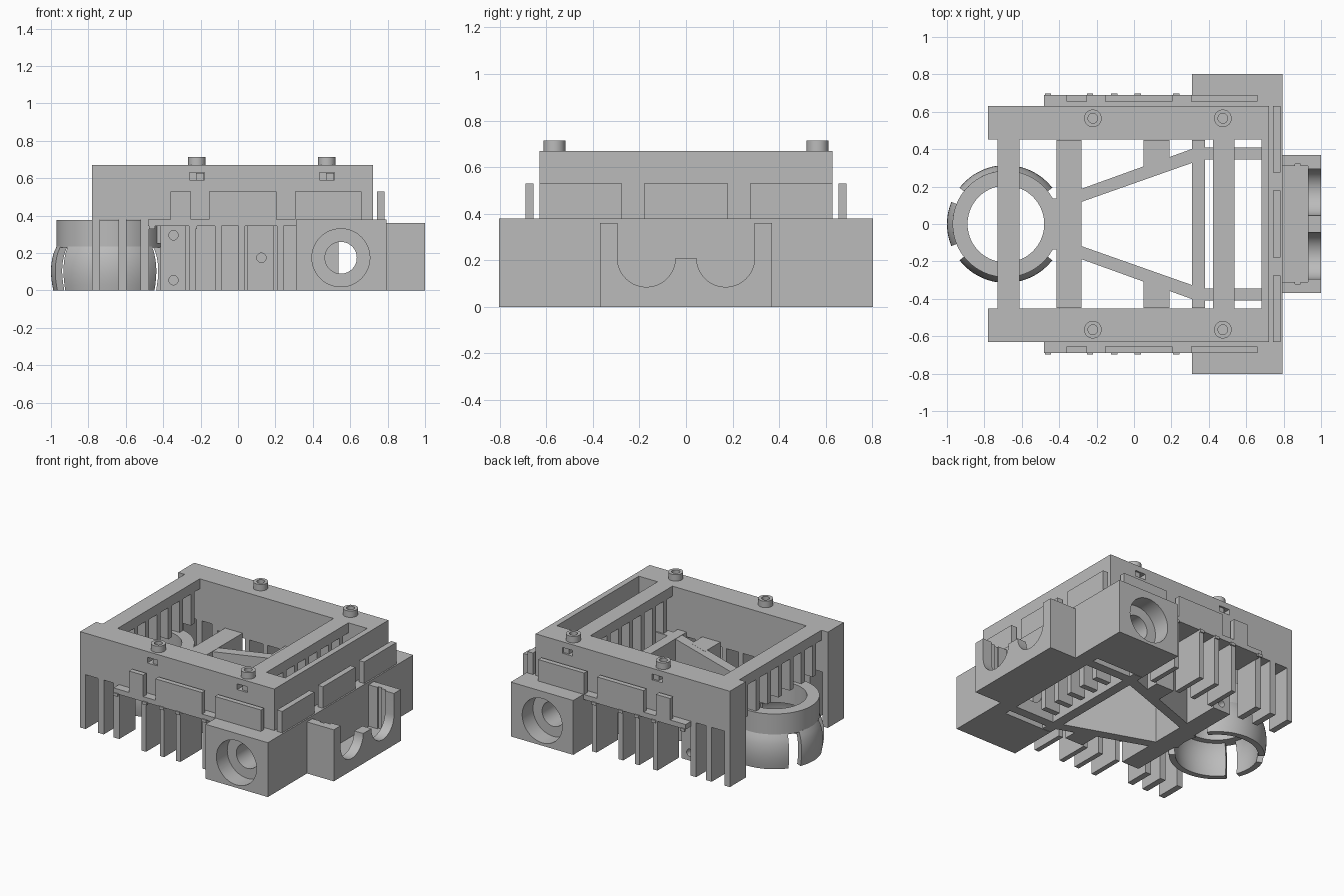
import bpy, bmesh, math
from mathutils import Matrix, Vector

cube = bpy.data.objects.get("Cube")
if cube:
    bpy.data.objects.remove(cube)

SHADE = (0.5, 0.5, 0.5, 1)
grey = bpy.data.materials.new("plain grey")
grey.use_nodes = True
grey.diffuse_color = SHADE
grey.node_tree.nodes["Principled BSDF"].inputs["Base Color"].default_value = SHADE


def finish(name, bm):
    bmesh.ops.recalc_face_normals(bm, faces=bm.faces)
    mesh = bpy.data.meshes.new(name)
    bm.to_mesh(mesh)
    bm.free()
    mesh.materials.append(grey)
    ob = bpy.data.objects.new(name, mesh)
    bpy.context.collection.objects.link(ob)
    return ob


def box(name, x0, x1, y0, y1, z0, z1):
    bm = bmesh.new()
    bmesh.ops.create_cube(bm, size=1)
    for v in bm.verts:
        v.co = (x1 if v.co.x > 0 else x0, y1 if v.co.y > 0 else y0, z1 if v.co.z > 0 else z0)
    return finish(name, bm)


def side_box(name, s, x0, x1, y0, y1, z0, z1):
    return box(name, x0, x1, *sorted((s * y0, s * y1)), z0, z1)


def cylinder(name, radius, depth, centre, axis="Z", segments=48):
    bm = bmesh.new()
    turn = Matrix.Identity(4) if axis == "Z" else Matrix.Rotation(math.pi / 2, 4, axis)
    bmesh.ops.create_cone(bm, cap_ends=True, segments=segments, radius1=radius, radius2=radius,
                          depth=depth, matrix=Matrix.Translation(centre) @ turn)
    return finish(name, bm)


def prism(name, points, place, low, high):
    """Extrude a flat profile; place maps (u, v, w) to a position."""
    bm = bmesh.new()
    face = bm.faces.new([bm.verts.new(place(u, v, low)) for u, v in points])
    ext = bmesh.ops.extrude_face_region(bm, geom=[face])
    new = [g for g in ext["geom"] if isinstance(g, bmesh.types.BMVert)]
    bmesh.ops.translate(bm, verts=new, vec=place(0, 0, high - low))
    return finish(name, bm)


def cut(ob, *cutters):
    bpy.context.view_layer.objects.active = ob
    for c in cutters:
        c.hide_render = True
        mod = ob.modifiers.new("cut", "BOOLEAN")
        mod.operation, mod.solver, mod.object = "DIFFERENCE", "EXACT", c
        bpy.ops.object.modifier_apply(modifier=mod.name)
        bpy.data.objects.remove(c)


def smooth(ob):
    bpy.ops.object.select_all(action="DESELECT")
    ob.select_set(True)
    bpy.context.view_layer.objects.active = ob
    bpy.ops.object.shade_smooth_by_angle(angle=math.radians(30))


def lathe_arc(name, profile, start, end, centre, steps):
    """Sweep a closed (radius, height) loop about the vertical axis."""
    full = end - start >= 360
    bm = bmesh.new()
    rings = []
    for i in range(steps if full else steps + 1):
        a = math.radians(start + (end - start) * i / steps)
        rings.append([bm.verts.new((centre + r * math.cos(a), r * math.sin(a), z)) for r, z in profile])
    pairs = list(zip(rings, rings[1:])) + ([(rings[-1], rings[0])] if full else [])
    n = len(profile)
    for a, b in pairs:
        for j in range(n):
            bm.faces.new((a[j], a[(j + 1) % n], b[(j + 1) % n], b[j]))
    if not full:
        bm.faces.new(rings[0])
        bm.faces.new(rings[-1])
    smooth(finish(name, bm))


def pin_hole(x, z, s):
    return cylinder("pin_cutter", 0.025, 0.2, (x, s * 0.46, z), "X", 24)


def bore(s):
    return cylinder("bore_cutter", 0.085, 1, (0.55, s * 0.6, 0.175), "X")


# cross members
for x0, x1 in ((-0.73, -0.613), (0.422, 0.537)):
    box("top_cross_bar", x0, x1, -0.46, 0.46, 0.6, 0.67)
box("front_lower_bar", 0.31, 0.38, -0.45, 0.45, 0, 0.38)
rear_bar = box("rear_lower_bar", -0.415, -0.28, -0.45, 0.45, 0, 0.38)
box("upper_end_wall", 0.682, 0.722, -0.46, 0.46, 0.38, 0.67)
box("lower_end_wall", 0.682, 0.793, -0.6, 0.6, 0, 0.38)
box("middle_end_plate", 0.743, 0.783, -0.18, 0.18, 0.375, 0.53)

for s in (-1, 1):
    # upper side rails with nut slots and screws
    rail = side_box("side_rail", s, -0.78, 0.722, 0.453, 0.63, 0.38, 0.67)
    for x in (-0.22, 0.475):
        cut(rail, side_box("slot_cutter", s, x - 0.04, x + 0.04, 0.54, 0.66, 0.59, 0.63))
        side_box("nut", s, x - 0.005, x + 0.037, 0.55, 0.62, 0.592, 0.628)
        screw = cylinder("screw_head", 0.047, 0.05, (x, s * 0.565, 0.69))
        cut(screw, cylinder("socket_cutter", 0.026, 0.06, (x, s * 0.565, 0.71)))
        smooth(screw)

    # side ledge and cooling fins
    side_box("side_ledge", s, -0.48, 0.31, 0.453, 0.69, 0.345, 0.38)
    for x in (-0.78, -0.64, -0.52):
        side_box("wide_fin", s, x, x + 0.043, 0.453, 0.63, 0, 0.38)
    for x in (-0.245, -0.105, 0.02, 0.225):
        side_box("thin_fin", s, x - 0.017, x + 0.017, 0.453, 0.69, 0, 0.35)
    for x in (-0.46, -0.235, -0.105, 0.02, 0.225):
        side_box("fin_tip", s, x - 0.017, x + 0.017, 0.685, 0.698, 0.33, 0.35)

    # upright guard plates
    for x0, x1 in ((-0.36, -0.25), (-0.155, 0.205), (0.305, 0.66)):
        side_box("side_plate", s, x0, x1, 0.655, 0.69, 0.375, 0.53)
    side_box("end_plate", s, 0.743, 0.783, 0.275, 0.63, 0.375, 0.53)

    # axle block with a stepped bore
    block = side_box("axle_block", s, 0.31, 0.793, 0.453, 0.803, 0, 0.38)
    cut(block, bore(s), cylinder("counterbore_cutter", 0.155, 0.24, (0.55, s * 0.803, 0.175), "X"))
    smooth(block)

    # deep truss arms, drilled stubs and inner strips
    arm = [(-0.29, 0.115), (0.32, 0.33), (0.32, 0.405), (-0.29, 0.185)]
    prism("truss_arm", arm, lambda u, v, w: Vector((u, s * v, w)), 0, 0.378)
    stub = prism("truss_stub", [(0.05, 0.28), (0.19, 0.33), (0.19, 0.45), (0.05, 0.45)],
                 lambda u, v, w: Vector((u, s * v, w)), 0, 0.379)
    cut(stub, pin_hole(0.125, 0.175, s))
    cut(rear_bar, pin_hole(-0.345, 0.295, s), pin_hole(-0.345, 0.055, s))
    cut(side_box("inner_strip", s, 0.375, 0.69, 0.345, 0.41, 0, 0.376), bore(s))
    side_box("ring_link", s, -0.47, -0.4, 0.07, 0.135, 0.25, 0.375)

# ribs hanging below the top cross bars
for i in range(-3, 4):
    y = i * 0.125
    box("front_rib", 0.422, 0.537, y - 0.02, y + 0.02, 0.0, 0.61)
    box("rear_rib", -0.73, -0.613, y - 0.02, y + 0.02, 0.38, 0.61)

# ring and its curved claws
CENTRE = -0.685
lathe_arc("socket_ring", [(0.205, 0.23), (0.285, 0.23), (0.285, 0.378), (0.205, 0.378)], 0, 360, CENTRE, 72)
outer = [0.285 + 0.03 * math.sin(math.pi * (i / 8) ** 0.8 * 0.8) for i in range(9)]
heights = [0.235 * (1 - i / 8) for i in range(9)]
claw = list(zip(outer, heights)) + [(r - 0.04, z) for r, z in zip(outer[::-1], heights[::-1])]
for middle, half in ((0, 20), (90, 52), (180, 22), (270, 52)):
    lathe_arc("socket_claw", claw, middle - half, middle + half, CENTRE, 24)

# twin cradle: rounded lip in front of a square pocket with a small side groove
lip = [(-0.37, 0), (0.37, 0), (0.37, 0.36), (0.295, 0.36)]
for c in (0.17, -0.17):
    lip += [(c + 0.125 * math.cos(a), 0.21 - 0.125 * math.sin(a))
            for a in (math.pi * i / 20 for i in range(21))]
lip += [(-0.295, 0.36), (-0.37, 0.36)]
smooth(prism("cradle_lip", lip, lambda u, v, w: Vector((w, u, v)), 0.93, 1.0))
pocket = box("cradle_pocket", 0.785, 0.93, -0.37, 0.37, 0, 0.36)
cut(pocket, box("pocket_cutter", 0.793, 0.95, -0.31, 0.31, 0.07, 0.5),
    box("groove_cutter", 0.86, 0.89, -0.322, 0.322, 0.07, 0.5))
